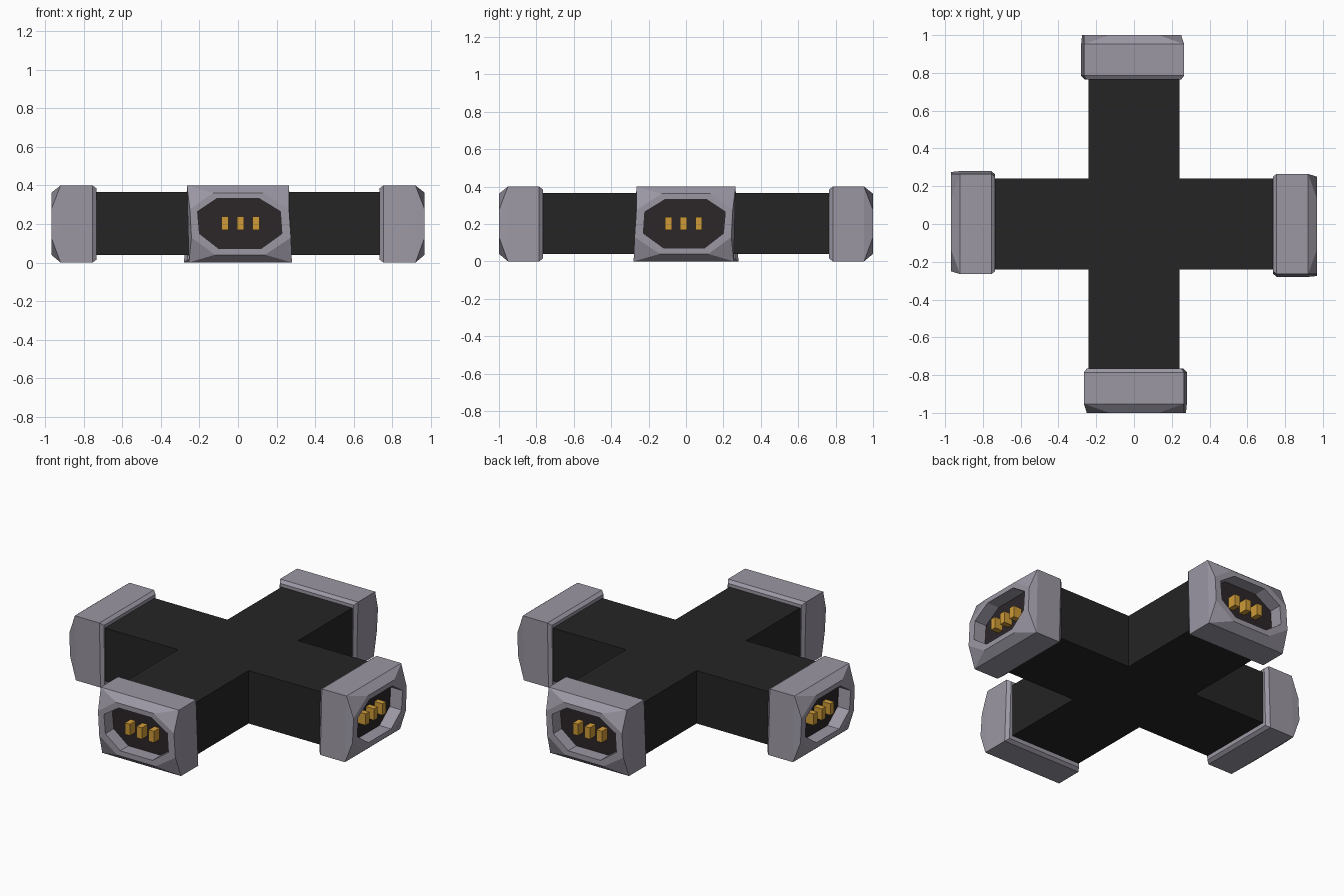
import bpy, bmesh

if "Cube" in bpy.data.objects:
    bpy.data.objects.remove(bpy.data.objects["Cube"])


def material(name, color):
    m = bpy.data.materials.new(name)
    m.diffuse_color = (*color, 1)
    m.use_nodes = True
    m.node_tree.nodes["Principled BSDF"].inputs["Base Color"].default_value = m.diffuse_color
    return m


BLACK = material("black_casing", (0.018, 0.018, 0.018))
GREY = material("grey_collar", (0.33, 0.31, 0.37))
DARK = material("dark_socket", (0.025, 0.019, 0.022))
GOLD = material("gold_contact", (0.62, 0.33, 0.04))


def finish(bm, name, mats):
    bmesh.ops.recalc_face_normals(bm, faces=bm.faces)
    mesh = bpy.data.meshes.new(name)
    bm.to_mesh(mesh)
    bm.free()
    for m in mats:
        mesh.materials.append(m)
    ob = bpy.data.objects.new(name, mesh)
    bpy.context.collection.objects.link(ob)


# Cross-shaped body: extruded plus outline
w, ax, ay = 0.24, 0.77, 0.80
outline = [(w, w), (w, ay), (-w, ay), (-w, w), (-ax, w), (-ax, -w),
           (-w, -w), (-w, -ay), (w, -ay), (w, -w), (ax, -w), (ax, w)]
bm = bmesh.new()
base = bm.faces.new([bm.verts.new((x, y, 0.04)) for x, y in outline])
top = bmesh.ops.extrude_face_region(bm, geom=[base])["geom"]
bmesh.ops.translate(bm, vec=(0, 0, 0.325),
                    verts=[v for v in top if isinstance(v, bmesh.types.BMVert)])
finish(bm, "cross_body", [BLACK])

# Collar sections as (sideways, height), slightly skewed
RECT = [(-0.255, 0), (0.28, 0), (0.265, 0.40), (-0.265, 0.40)]
BACK = [(-0.242, 0.015), (0.262, 0.015), (0.25, 0.385), (-0.25, 0.385)]
RIM = [(-0.12, 0.04), (0.14, 0.04), (0.275, 0.13), (0.265, 0.275),
       (0.13, 0.362), (-0.13, 0.362), (-0.25, 0.275), (-0.242, 0.13)]
HOLE = [(-0.10, 0.072), (0.12, 0.072), (0.228, 0.15), (0.22, 0.265),
        (0.11, 0.332), (-0.11, 0.332), (-0.21, 0.265), (-0.20, 0.15)]


def end_connector(side, place):
    """place(u, d, z) maps sideways, outward and height to the model."""
    bm = bmesh.new()

    def ring(points, d):
        return [bm.verts.new(place(u, d, z)) for u, z in points]

    def bridge(a, b):
        n = len(a)
        for i in range(n):
            j = (i + 1) % n
            bm.faces.new((a[i], a[j], b[j], b[i]))

    back, r1, r2 = ring(BACK, 0.765), ring(RECT, 0.785), ring(RECT, 0.952)
    rim, lip, floor = ring(RIM, 1.0), ring(HOLE, 1.0), ring(HOLE, 0.92)
    bm.faces.new(back)
    bridge(back, r1)
    bridge(r1, r2)
    # box corners taper to the eight-sided rim
    for i in range(4):
        j = (i + 1) % 4
        bm.faces.new((r2[i], r2[j], rim[2 * i + 1], rim[2 * i]))
        bm.faces.new((r2[i], rim[2 * i], rim[2 * i - 1]))
    bridge(rim, lip)
    bridge(lip, floor)
    bm.faces.new(floor).material_index = 1
    finish(bm, side + "_collar", [GREY, DARK])

    # Three contact pins standing on the socket floor
    bm = bmesh.new()
    for c in (-0.068, 0.013, 0.094):
        pin = [(c - 0.018, 0.168), (c + 0.018, 0.168),
               (c + 0.018, 0.238), (c - 0.018, 0.238)]
        a, b = ring(pin, 0.915), ring(pin, 0.975)
        bridge(a, b)
        bm.faces.new(a)
        bm.faces.new(b)
    finish(bm, side + "_contact_pins", [GOLD])


# Four ends; the x arms are a little shorter
S = 0.03
end_connector("front", lambda u, d, z: (u, -d, z))
end_connector("back", lambda u, d, z: (-u, d, z))
end_connector("right", lambda u, d, z: (d - S, -u, z))
end_connector("left", lambda u, d, z: (S - d, u, z))
